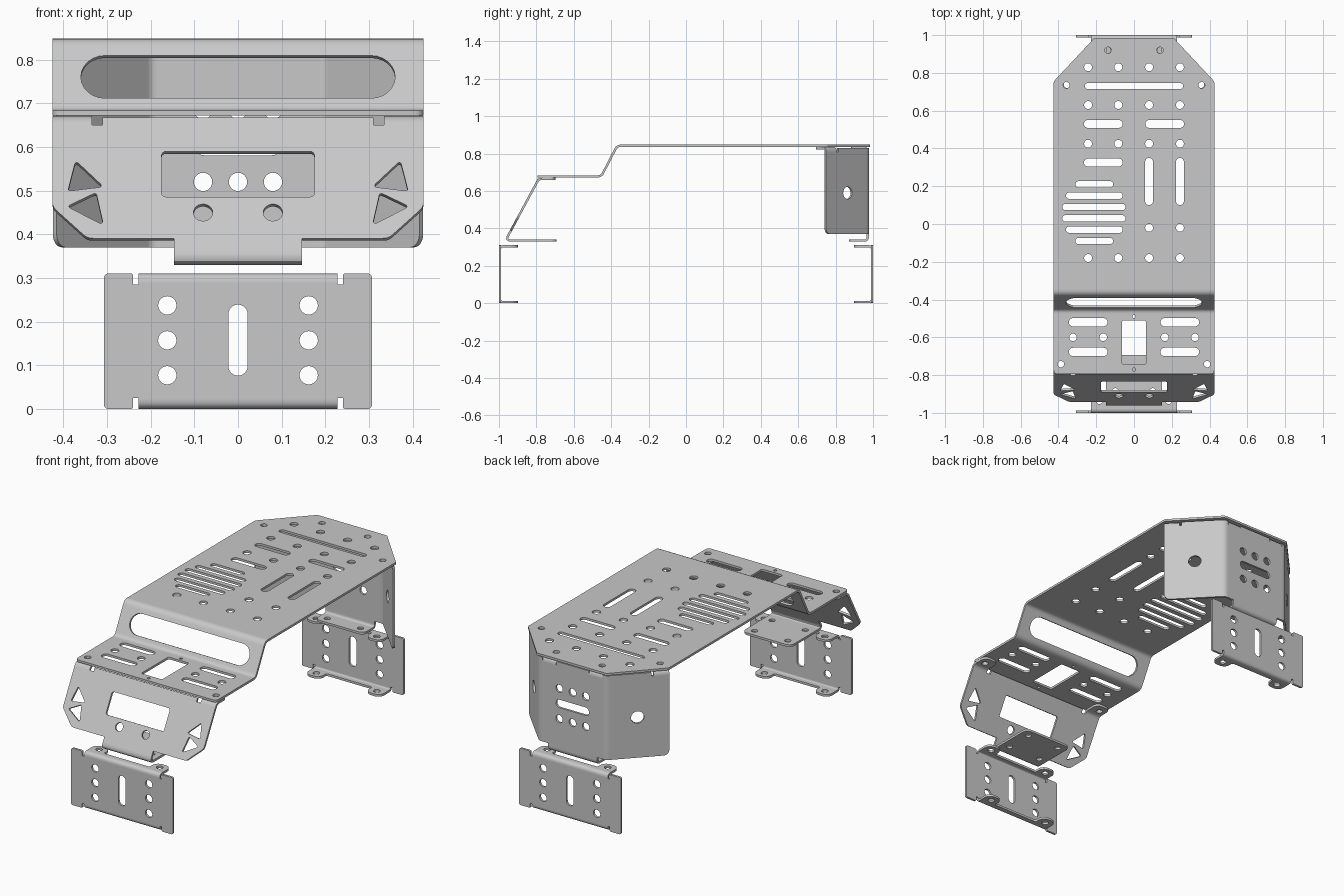
import bpy, bmesh, math
from mathutils import Vector, Matrix

old = bpy.data.objects.get("Cube")
if old:
    bpy.data.objects.remove(old)

T = 0.012  # sheet thickness
X, Y, Z = Vector((1, 0, 0)), Vector((0, 1, 0)), Vector((0, 0, 1))
SIDES = (-1, 1)

metal = bpy.data.materials.new("grey sheet metal")
metal.use_nodes = True
GREY = (0.58, 0.58, 0.58, 1)
metal.diffuse_color = GREY
metal.node_tree.nodes["Principled BSDF"].inputs["Base Color"].default_value = GREY


def fillet(points, radius=0.0, steps=6):
    """Round each corner; a third value on a point sets its own radius."""
    out = []
    for i, p in enumerate(points):
        r = p[2] if len(p) > 2 else radius
        c = Vector(p[:2])
        if not r:
            out.append(c)
            continue
        a = (Vector(points[i - 1][:2]) - c).normalized()
        b = (Vector(points[(i + 1) % len(points)][:2]) - c).normalized()
        half = a.angle(b) / 2
        centre = c + (a + b).normalized() * (r / math.sin(half))
        start = (c + a * (r / math.tan(half)) - centre).normalized()
        end = (c + b * (r / math.tan(half)) - centre).normalized()
        for k in range(steps + 1):
            out.append(centre + start.slerp(end, k / steps) * r)
    return [p for i, p in enumerate(out) if (p - out[i - 1]).length > 1e-5]


def slot(x0, x1, y0, y1, r=None):
    r = min(x1 - x0, y1 - y0) / 2 if r is None else r
    return fillet([(x0, y0), (x1, y0), (x1, y1), (x0, y1)], r)


def hole(x, y, r):
    return slot(x - r, x + r, y - r, y + r)


def bar(x0, x1, y, h):
    return slot(x0, x1, y - h / 2, y + h / 2)


def mirrored(half):
    return half + [(-p[0],) + tuple(p[1:]) for p in reversed(half)]


def sheet(name, outline, holes, origin, u, v, depth=T):
    """Flat plate with holes, lying in the plane of u and v."""
    curve = bpy.data.curves.new(name, 'CURVE')
    curve.dimensions, curve.fill_mode, curve.extrude = '2D', 'BOTH', depth / 2
    for loop in [fillet(outline)] + holes:
        s = curve.splines.new('POLY')
        s.points.add(len(loop) - 1)
        for q, p in zip(s.points, loop):
            q.co = (p[0], p[1], 0, 1)
        s.use_cyclic_u = True
    temp = bpy.data.objects.new(name, curve)
    bpy.context.collection.objects.link(temp)
    graph = bpy.context.evaluated_depsgraph_get()
    mesh = bpy.data.meshes.new_from_object(temp.evaluated_get(graph))
    bpy.data.objects.remove(temp)
    frame = Matrix((u, v, u.cross(v))).transposed().to_4x4()
    frame.translation = origin
    bm = bmesh.new()
    bm.from_mesh(mesh)
    bm.transform(frame)
    bmesh.ops.remove_doubles(bm, verts=bm.verts, dist=1e-5)
    bmesh.ops.recalc_face_normals(bm, faces=bm.faces)
    bm.to_mesh(mesh)
    bm.free()
    mesh.materials.clear()
    mesh.materials.append(metal)
    ob = bpy.data.objects.new(name, mesh)
    bpy.context.collection.objects.link(ob)
    bpy.ops.object.select_all(action='DESELECT')
    ob.select_set(True)
    bpy.context.view_layer.objects.active = ob
    bpy.ops.object.shade_smooth_by_angle(angle=math.radians(30))


def bend(name, corner, d1, d2, width, r=0.02, steps=6):
    """Curved strip joining two plates that meet at a corner."""
    axis = d1.cross(d2).normalized()
    side = axis.cross(d1)
    a, b = Vector((r, 0)), Vector((d2.dot(d1), d2.dot(side))) * r
    inner, outer = [], []
    for k in range(steps + 1):
        t = k / steps
        p = a * (1 - t) ** 2 + b * t * t
        g = (b * t - a * (1 - t)).normalized()
        n = Vector((-g.y, g.x)) * T / 2
        inner.append(p + n)
        outer.append(p - n)
    sheet(name, inner + outer[::-1], [], corner, d1, side, width)


# Main deck with its ventilation and mounting pattern
cols = (-0.243, -0.083, 0.08, 0.243)
holes = [hole(x, y, 0.021) for y in (0.83, 0.63, 0.425, -0.18) for x in cols]
holes += [hole(x, -0.02, 0.021) for x in cols[2:]]
holes += [hole(s * x, y, 0.017) for s in SIDES for x, y in ((0.138, 0.92), (0.358, 0.735))]
holes += [bar(-0.26, 0.26, 0.73, 0.032), bar(-0.265, -0.06, 0.325, 0.042)]
holes += [bar(-0.265, -0.06, 0.53, 0.042), bar(0.06, 0.265, 0.53, 0.042)]
holes += [slot(x - 0.021, x + 0.021, 0.1, 0.35) for x in cols[2:]]
for y, x0, x1 in ((0.21, -0.31, -0.11), (0.15, -0.36, -0.06), (0.09, -0.38, -0.045),
                  (0.03, -0.38, -0.045), (-0.03, -0.36, -0.06), (-0.09, -0.31, -0.11)):
    holes.append(bar(x0, x1, y, 0.034))
A, B = Vector((0, -0.368, 0.842)), Vector((0, -0.453, 0.678))
down = (B - A).normalized()
slope = (A - B).length
sheet("main_deck", mirrored([(0.425, -0.348), (0.425, 0.755, 0.02), (0.21, 0.985, 0.02)]),
      holes, Vector((0, 0, A.z)), X, Y)
bend("deck_bend", A, Y, down, 0.85)

# Sloped step with long window
sheet("step_panel", mirrored([(0.425, 0.02), (0.425, slope - 0.02)]),
      [slot(-0.36, 0.36, 0.035, 0.145)], B, X, -down)
bend("step_bend", B, -down, -Y, 0.85)

# Front shelf
holes = [hole(s * x, -0.6, 0.02) for s in SIDES for x in (0.163, 0.323)]
holes += [hole(s * 0.387, -0.742, 0.017) for s in SIDES]
holes += [hole(0, y, 0.008) for y in (-0.49, -0.77)]
holes += [bar(x, x + 0.205, y, 0.044) for x in (-0.345, 0.14) for y in (-0.52, -0.677)]
holes.append(slot(-0.063, 0.063, -0.745, -0.51, 0.01))
sheet("front_shelf", mirrored([(0.425, -0.473), (0.425, -0.795, 0.02)]),
      holes, Vector((0, 0, B.z)), X, Y)

# Sloped front panel
C, D = Vector((0, -0.787, 0.665)), Vector((0, -0.965, 0.335))
up = (C - D).normalized()
reach = (C - D).length


def along(z):
    return (z - D.z) / up.z


half = [(0.147, 0.03), (0.147, along(0.388)), (0.345, along(0.388), 0.03),
        (0.425, along(0.46), 0.03), (0.425, reach - 0.02),
        (0.31, reach - 0.02), (0.31, reach)]
holes = [slot(-0.175, 0.175, along(0.483), along(0.587), 0.01)]
for s in SIDES:
    holes.append(hole(s * 0.08, along(0.447), 0.022))
    for tri in (((0.372, 0.566), (0.308, 0.506), (0.39, 0.496)),
                ((0.392, 0.461), (0.325, 0.493), (0.308, 0.418))):
        holes.append(fillet([(s * x, along(z)) for x, z in tri], 0.005))
    # Lugs folded under the shelf
    bend("front_lug_bend", C + X * s * 0.38, -up, Y, 0.09)
    sheet("front_lug", [(-0.045, 0.02), (0.045, 0.02), (0.045, 0.09, 0.03), (-0.045, 0.09, 0.03)],
          [hole(s * 0.007, 0.045, 0.017)], C + X * s * 0.38, X, Y)
sheet("front_panel", mirrored(half), holes, D, X, up)
bend("front_foot_bend", D, up, Y, 0.294, 0.03)
sheet("front_foot", mirrored([(0.147, 0.03), (0.147, 0.272, 0.03)]),
      [hole(s * 0.1, y, 0.016) for s in SIDES for y in (0.08, 0.23)], D, X, Y)

# Rear guard: centre panel
YR, TOP = 0.972, 0.829
half = [(0.147, 0.355), (0.147, 0.37), (0.185, 0.37), (0.185, TOP), (0.182, TOP),
        (0.182, TOP - 0.02), (0.098, TOP - 0.02), (0.098, TOP)]
holes = [hole(x, z, 0.021) for x in (-0.08, 0, 0.08) for z in (0.52, 0.685)]
holes.append(bar(-0.1, 0.1, 0.603, 0.044))
sheet("rear_panel", mirrored(half), holes, Y * YR, X, Z)
R = Vector((0, YR, D.z))
bend("rear_foot_bend", R, Z, -Y, 0.294)
sheet("rear_foot", mirrored([(0.147, 0.02), (0.147, 0.1, 0.03)]),
      [hole(s * 0.1, 0.06, 0.016) for s in SIDES], R, X, -Y)

# Rear guard: angled wings and lugs folded under the deck
for s in SIDES:
    edge = Vector((s * 0.2, YR, 0))
    out = Vector((s * 0.22, -0.227, 0)).normalized()
    inward = Vector((-s * 0.227, -0.22, 0)).normalized()
    bend("rear_corner_bend", edge + Z * (0.37 + TOP) / 2, -X * s, out, TOP - 0.37, 0.015)
    sheet("rear_wing", [(0.015, 0.37), (0.316, 0.37, 0.03), (0.316, TOP - 0.02),
                        (0.225, TOP - 0.02), (0.225, TOP), (0.015, TOP)],
          [hole(0.156, 0.59, 0.033)], edge, out, Z)
    lug = [(-0.04, 0.02), (0.04, 0.02), (0.04, 0.09, 0.03), (-0.04, 0.09, 0.03)]
    for place, u, v in ((edge + out * 0.276, out, inward),
                        (Vector((s * 0.14, YR, 0)), X, -Y)):
        place = place + Z * TOP
        bend("rear_lug_bend", place, -Z, v, 0.08)
        sheet("rear_lug", lug, [hole(0, 0.052, 0.017)], place, u, v)

# Lower brackets, front and back
for s, label in ((1, "front"), (-1, "rear")):
    u, v = X * s, Y * s
    base = v * -0.994
    half = [(0.228, 0.021), (0.228, 0.025), (0.24, 0.025), (0.24, 0, 0.005), (0.307, 0, 0.01),
            (0.307, 0.31, 0.01), (0.24, 0.31, 0.005), (0.24, 0.285), (0.228, 0.285), (0.228, 0.289)]
    holes = [hole(k * 0.162, z, 0.021) for k in SIDES for z in (0.077, 0.157, 0.237)]
    holes.append(slot(-0.022, 0.022, 0.076, 0.239))
    sheet(label + "_bracket_plate", mirrored(half), holes, base, u, Z)
    for z, toward in ((0.304, -Z), (0.006, Z)):
        bend(label + "_bracket_bend", base + Z * z, toward, v, 0.456, 0.015)
        sheet(label + "_bracket_flange",
              mirrored([(0.228, 0.015), (0.228, 0.095, 0.035), (0.138, 0.095, 0.035),
                        (0.138, 0.035, 0.01)]),
              [hole(k * 0.183, 0.058, 0.017) for k in SIDES], base + Z * z, u, v)
